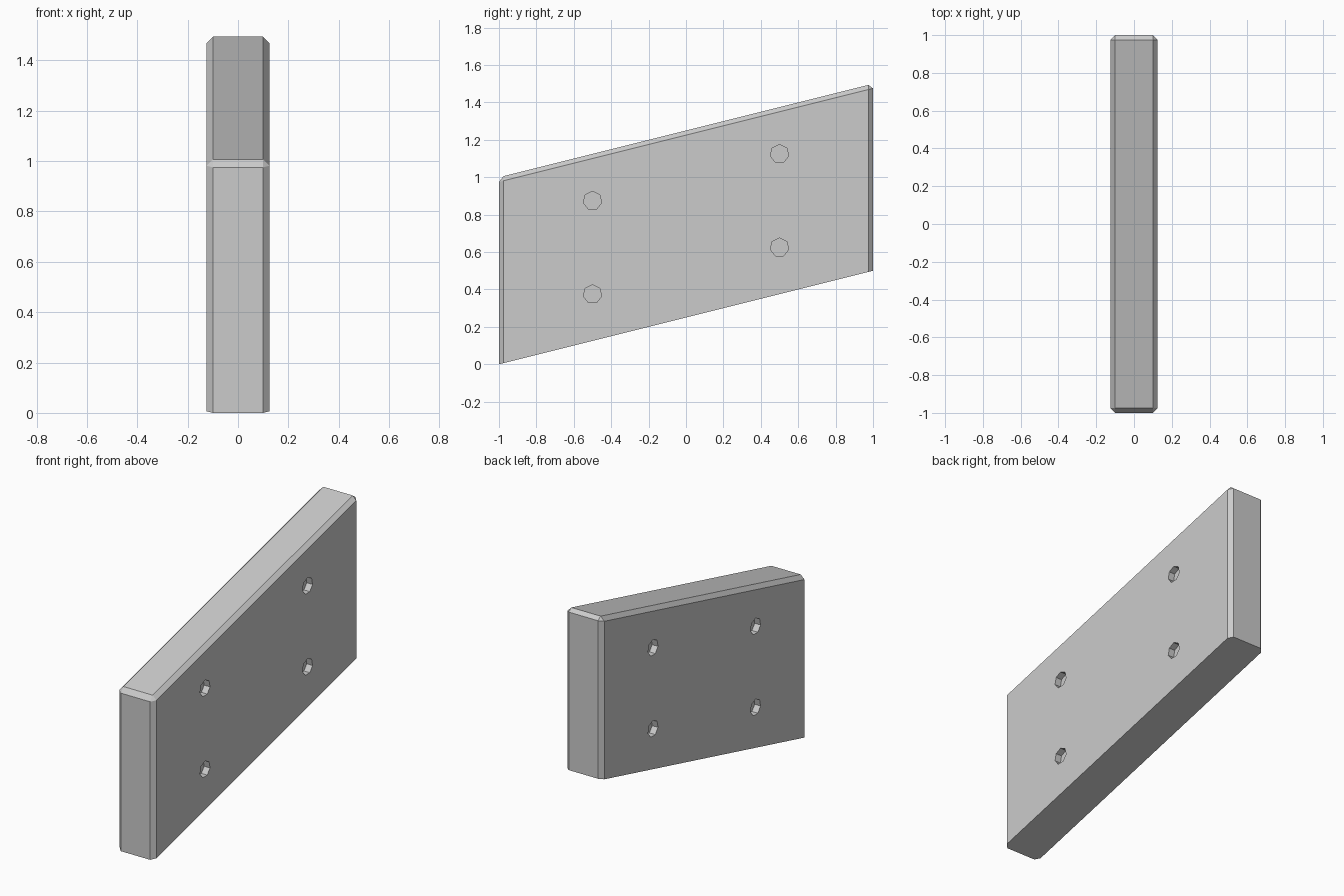
import bpy, bmesh, math
from mathutils import Matrix

if "Cube" in bpy.data.objects:
    bpy.data.objects.remove(bpy.data.objects["Cube"])

HALF_X, BEVEL, SLOPE = 0.125, 0.025, 0.25
HOLE_R, HOLE_DEPTH = 0.05, 0.04

def make_object(name, bm):
    bmesh.ops.recalc_face_normals(bm, faces=bm.faces)
    mesh = bpy.data.meshes.new(name)
    bm.to_mesh(mesh)
    bm.free()
    obj = bpy.data.objects.new(name, mesh)
    bpy.context.collection.objects.link(obj)
    return obj

# Slab: box with chamfered upright and top edges, then sheared to the slope
bm = bmesh.new()
bmesh.ops.create_cube(bm, size=1)
for v in bm.verts:
    v.co = (v.co.x * 2 * HALF_X, v.co.y * 2, v.co.z + 0.5)
edges = [e for e in bm.edges if max(v.co.z for v in e.verts) > 0.5]
bmesh.ops.bevel(bm, geom=edges, offset=BEVEL, segments=1, profile=0.5, affect='EDGES')
for v in bm.verts:
    v.co.z += SLOPE * (v.co.y + 1)
slab = make_object("slanted_panel", bm)

# Bolt recesses: seven-sided pockets on both broad faces
bm = bmesh.new()
for side in (-1, 1):
    for y in (-0.5, 0.5):
        for z in (0.25, 0.75):
            pos = Matrix.Translation((side * HALF_X, y, z + SLOPE * (y + 1)))
            turn = Matrix.Rotation(math.pi / 2, 4, 'Y')
            ring = bmesh.ops.create_cone(bm, cap_ends=True, segments=7, radius1=HOLE_R,
                                         radius2=HOLE_R, depth=2 * HOLE_DEPTH)["verts"]
            # start with one corner pointing up
            top = max(ring, key=lambda v: v.co.y)
            spin = Matrix.Rotation(math.pi - math.atan2(top.co.y, top.co.x), 4, 'Z')
            bmesh.ops.transform(bm, matrix=pos @ turn @ spin, verts=ring)
cutter = make_object("recess_cutter", bm)
cutter.hide_render = True
cutter.hide_viewport = True

cut = slab.modifiers.new("recesses", 'BOOLEAN')
cut.operation = 'DIFFERENCE'
cut.solver = 'EXACT'
cut.object = cutter
